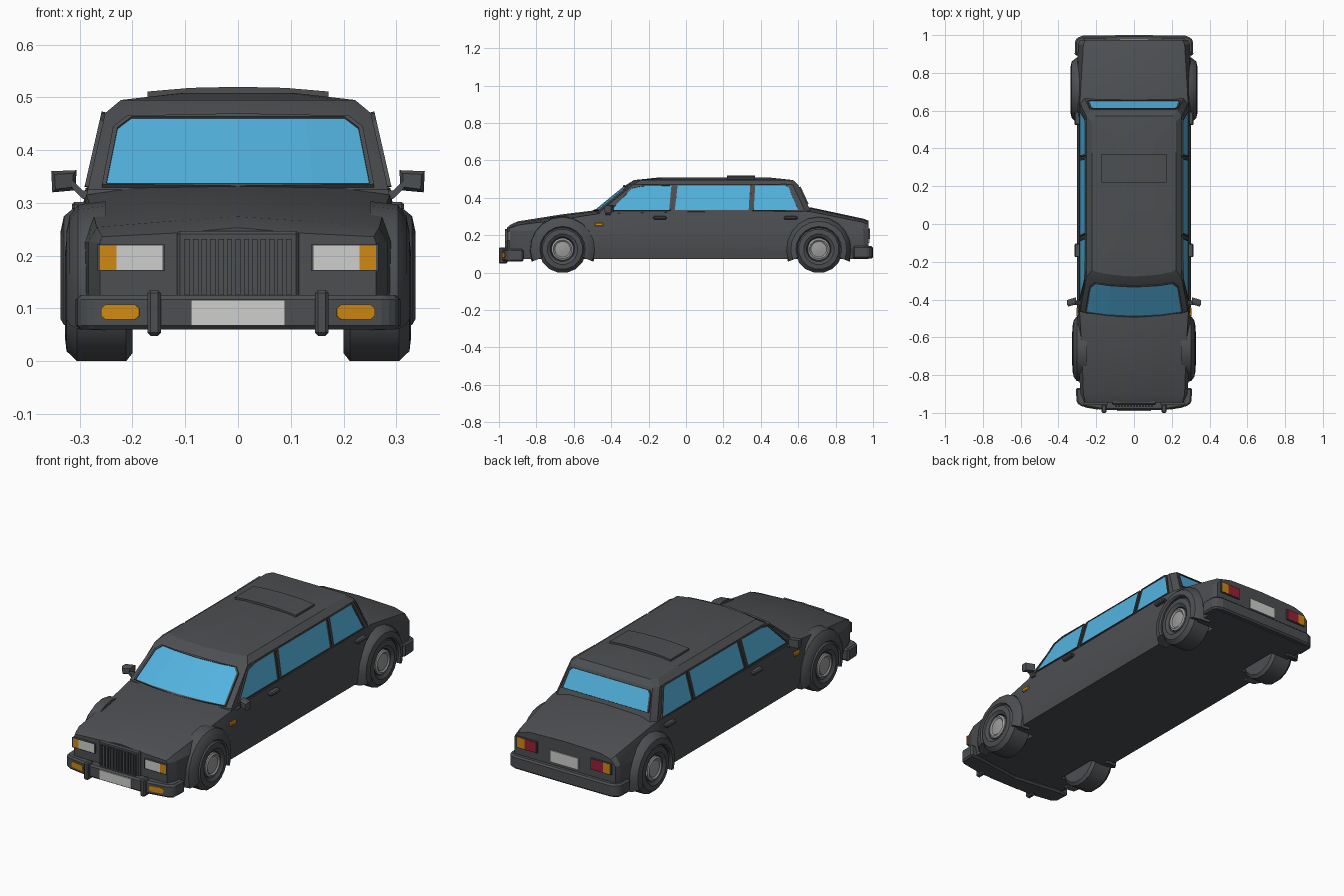
import bpy, bmesh, math
from mathutils import Vector

if "Cube" in bpy.data.objects:
    bpy.data.objects.remove(bpy.data.objects["Cube"])


def mat(name, *c):
    m = bpy.data.materials.new(name)
    m.diffuse_color = (*c, 1)
    m.use_nodes = True
    m.node_tree.nodes["Principled BSDF"].inputs["Base Color"].default_value = m.diffuse_color
    return m


BODY = mat("dark_grey", .072, .077, .083)
GLASS = mat("blue_glass", .085, .45, .74)
ORANGE = mat("orange", .64, .25, .006)
WHITE = mat("pale_grey", .62, .62, .61)
RED = mat("red", .32, .015, .035)
HUB = mat("hub_grey", .33, .33, .33)
SIDES = ((1, "left"), (-1, "right"))


def loft(name, rings, m, cyclic=False, bevel=0, smooth=0):
    """Skin equal rings of points; cap the ends unless cyclic."""
    n, k = len(rings[0]), len(rings)
    bm = bmesh.new()
    v = [[bm.verts.new(p) for p in r] for r in rings]
    for i in range(k if cyclic else k - 1):
        a, b = v[i], v[(i + 1) % k]
        for j in range(n):
            bm.faces.new((a[j], a[(j + 1) % n], b[(j + 1) % n], b[j]))
    if not cyclic:
        bm.faces.new(v[0])
        bm.faces.new(v[-1])
    bmesh.ops.recalc_face_normals(bm, faces=bm.faces)
    me = bpy.data.meshes.new(name)
    bm.to_mesh(me)
    bm.free()
    me.materials.append(m)
    ob = bpy.data.objects.new(name, me)
    bpy.context.collection.objects.link(ob)
    if bevel:
        mod = ob.modifiers.new("bevel", 'BEVEL')
        mod.width, mod.segments = bevel, 1
    if smooth:
        shade(ob, smooth)
    return ob


def shade(ob, angle):
    bpy.ops.object.select_all(action='DESELECT')
    bpy.context.view_layer.objects.active = ob
    ob.select_set(True)
    bpy.ops.object.shade_smooth_by_angle(angle=math.radians(angle))


def prism(name, outline, z0, z1, m, bevel=0):
    return loft(name, [[(x, y, z) for x, y in outline] for z in (z0, z1)], m, bevel=bevel)


def box(name, x, y, z, m, bevel=0):
    o = [(x[0], y[0]), (x[1], y[0]), (x[1], y[1]), (x[0], y[1])]
    return prism(name, o, z[0], z[1], m, bevel)


def mirrored(half):
    """Complete a half outline whose first and last points lie on x = 0."""
    return half + [(-p[0], *p[1:]) for p in half[-2:0:-1]]


def plate(name, pts, d, m):
    d = Vector(d).normalized()
    return loft(name, [[Vector(p) + d * t for p in pts] for t in (-.005, .003)], m)


def frame(name, pts, d, t=.009):
    """Raised rim around a window outline."""
    d, pts = Vector(d).normalized(), [Vector(p) for p in pts]
    c = sum(pts, Vector()) / len(pts)
    out = [p + (p - c).normalized() * t for p in pts]
    loft(name, [[p - d * .006 for p in pts], [p + d * .007 for p in pts],
                [p + d * .007 for p in out], [p - d * .006 for p in out]], BODY, cyclic=True)


def lathe(name, profile, s, y, z, m, n=16, smooth=0):
    """Spin (x, radius) points about an axle along x."""
    rings = [[(s * x, y + r * math.sin((j + .5) * math.tau / n),
               z + r * math.cos((j + .5) * math.tau / n)) for j in range(n)] for x, r in profile]
    return loft(name, rings, m, smooth=smooth)


# Lower body: y, half width, shoulder x/z, hood ridge x/z, centre z
STATIONS = [
    (-.945, .262, .257, .236, .115, .243, .253), (-.90, .283, .268, .254, .122, .266, .274),
    (-.66, .300, .276, .285, .160, .306, .312), (-.47, .302, .288, .315, .200, .329, .335),
    (.00, .303, .289, .325, .200, .332, .335), (.62, .303, .289, .328, .200, .345, .350),
    (.67, .303, .285, .325, .200, .343, .348), (.95, .297, .268, .268, .200, .282, .288),
    (.975, .285, .258, .256, .200, .272, .278)]
body = loft("lower_body", [[(x, y, z) for x, z in mirrored(
    [(0, .072), (w - .012, .072), (w, .13), (w, .225), (xs, zs), (xr, zr), (0, zc)])]
    for y, w, xs, zs, xr, zr, zc in STATIONS], BODY)

# Wheels, wheel wells and flared arches
AXLES = (("front", -.66, .325), ("rear", .71, .336))
for end, y, flare in AXLES:
    for s, side in SIDES:
        tag = f"{end}_{side}"
        cut = lathe("well_cutter_" + tag, [(.185, .128), (.40, .128)], s, y, .125, BODY)
        mod = body.modifiers.new("well", 'BOOLEAN')
        mod.operation, mod.object, mod.solver = 'DIFFERENCE', cut, 'EXACT'
        bpy.context.view_layer.objects.active = body
        bpy.ops.object.modifier_apply(modifier=mod.name)
        bpy.data.objects.remove(cut)
        lathe("tyre_" + tag, [(.20, .09), (.20, .112), (.212, .1274), (.305, .1274), (.325, .108),
                              (.328, .082), (.318, .066), (.305, .062)], s, y, .125, BODY, smooth=25)
        lathe("hubcap_" + tag, [(.30, .06), (.320, .06), (.325, .050), (.319, .042), (.324, .012)],
              s, y, .125, HUB, smooth=20)
        prof = [(.25, .115), (flare - .008, .115), (flare, .122), (flare - .006, .150),
                (.303, .172), (.25, .178)]
        arch = []
        for i in range(13):
            a = math.radians(-22 + 224 * i / 12)
            arch.append([(s * x, y + r * math.cos(a), .125 + r * math.sin(a)) for x, r in prof])
        loft("wheel_arch_" + tag, arch, BODY, smooth=35)
shade(body, 20)

# Cabin: z, half width, front y, rear y
LEVELS = [(.300, .287, -.50, .67), (.325, .285, -.495, .668), (.470, .252, -.318, .600),
          (.495, .222, -.278, .572), (.508, .110, -.15, .45)]
BOW = .03


def level(z):
    a, b = LEVELS[1], LEVELS[2]
    t = (z - a[0]) / (b[0] - a[0])
    return [a[i] + t * (b[i] - a[i]) for i in (1, 2, 3)]


loft("cabin", [[(x, y, z) for x, y in mirrored(
    [(0, f), (w * .5, f + BOW * .25), (w * .88, f + BOW * .77), (w, f + BOW + .005),
     (w, r - .03), (w * .92, r), (0, r)])] for z, w, f, r in LEVELS], BODY, smooth=20)

# Windscreen, bowed in columns
d = Vector((0, -.63, .77))
cols = []
for u in (-1, -.9, -.57, 0, .57, .9, 1):
    col = []
    for z in (.332, .438 if abs(u) == 1 else .458):
        w, f, r = level(z)
        x = u * .88 * w
        col.append(Vector((x, f + BOW * (x / w) ** 2, z)))
    cols.append(col)
loft("windscreen", [[b - d * .006, b + d * .003, t + d * .003, t - d * .006] for b, t in cols], GLASS)
frame("windscreen_frame", [c[0] for c in cols] + [c[1] for c in cols[::-1]], d)

# Rear window
pts = [(x, level(z)[2], z) for x, z in ((-.238, .366), (.238, .366), (.226, .440), (.212, .456),
                                        (-.212, .456), (-.226, .440))]
plate("rear_window", pts, (0, .9, .42), GLASS)
frame("rear_window_frame", pts, (0, .9, .42))

# Side windows as (y, z) outlines
WINDOWS = {
    "front": [(-.40, .334), (-.09, .334), (-.078, .464), (-.235, .461), (-.29, .449)],
    "middle": [(-.06, .334), (.335, .334), (.343, .464), (-.045, .464)],
    "rear": [(.362, .334), (.600, .334), (.592, .350), (.548, .458), (.535, .464), (.370, .464)]}
for s, side in SIDES:
    for n, o in WINDOWS.items():
        pts = [(s * level(z)[0], y, z) for y, z in o]
        plate(f"{n}_window_{side}", pts, (s, 0, .22), GLASS)
        frame(f"{n}_window_frame_{side}", pts, (s, 0, .22))

    def sx(a, b):
        return sorted((s * a, s * b))

    # Door handles, marker lamps and door mirrors
    for n, y in (("front", -.14), ("rear", .56)):
        box(f"{n}_door_handle_{side}", sx(.28, .315), (y - .036, y + .036), (.284, .302), BODY, .005)
    box("marker_lamp_" + side, sx(.285, .305), (-.488, -.443), (.248, .268), ORANGE, .004)
    loft("mirror_arm_" + side, [[(s * x, y, z + h) for y, h in
         ((-.43, 0), (-.405, 0), (-.405, .016), (-.43, .016))]
        for x, z in ((.27, .305), (.295, .308), (.315, .328))], BODY)
    loft("mirror_" + side, [[(s * x, y + .3 * (.33 - x), z) for x, z in
         ((.308 + i, .324 + i), (.352 - i, .320 + i), (.354 - i, .360 - i), (.306 + i, .362 - i))]
        for y, i in ((-.432, .006), (-.42, 0), (-.395, 0))], BODY)

    # Headlamps, indicators and bumper lamps
    box("headlamp_" + side, sx(.143, .23), (-.955, -.93), (.173, .219), WHITE)
    box("front_indicator_" + side, sx(.23, .264), (-.955, -.925), (.173, .219), ORANGE)
    frame("headlamp_frame_" + side, [(s * x, -.949, z) for x, z in
          ((.143, .173), (.262, .173), (.262, .219), (.143, .219))], (0, -1, 0), .005)

    def by(x):
        return -.985 + (x - .16) / 6

    plate("bumper_lamp_" + side, [(s * x, by(x), z) for x, z in
          ((.195, .079), (.251, .079), (.259, .086), (.259, .100), (.251, .107), (.195, .107),
           (.187, .100), (.187, .086))], (s * .16, -1, 0), ORANGE)
    box("overrider_" + side, sx(.146, .172), (-1.0, -.955), (.048, .135), BODY, .006)

    # Tail lamps
    box("tail_lamp_" + side, sx(.155, .222), (.96, .985), (.183, .235), RED)
    box("rear_indicator_" + side, sx(.222, .262), (.96, .985), (.183, .235), ORANGE)
    frame("tail_lamp_frame_" + side, [(s * x, .977, z) for x, z in
          ((.155, .183), (.262, .183), (.262, .235), (.155, .235))], (0, 1, 0), .005)

# Grille shell with upright slats
box("grille_shell", (-.116, .116), (-.957, -.93), (.11, .247), BODY, .006)
for i in range(13):
    x = -.096 + .016 * i
    box(f"grille_slat_{i + 1}", (x - .005, x + .005), (-.968, -.95), (.118, .232), BODY)

# Bumpers and number plates
prism("front_bumper", mirrored([(0, -.985), (.16, -.985), (.28, -.965), (.304, -.945),
                                (.308, -.868), (.25, -.868), (0, -.90)]), .060, .125, BODY, .008)
prism("rear_bumper", mirrored([(0, 1.0), (.27, .998), (.303, .985), (.312, .965),
                               (.314, .893), (.25, .893), (0, .93)]), .075, .142, BODY, .008)
box("front_plate", (-.089, .089), (-.990, -.982), (.068, .116), WHITE)
box("rear_plate", (-.078, .078), (.972, .980), (.158, .214), WHITE)

# Sunroof panel following the crown of the roof
loft("sunroof", [[(x, y, z) for x, z in mirrored(
    [(0, .495), (.172, .490), (.172, .511), (.09, .518), (0, .520)])] for y in (.22, .37)], BODY)
